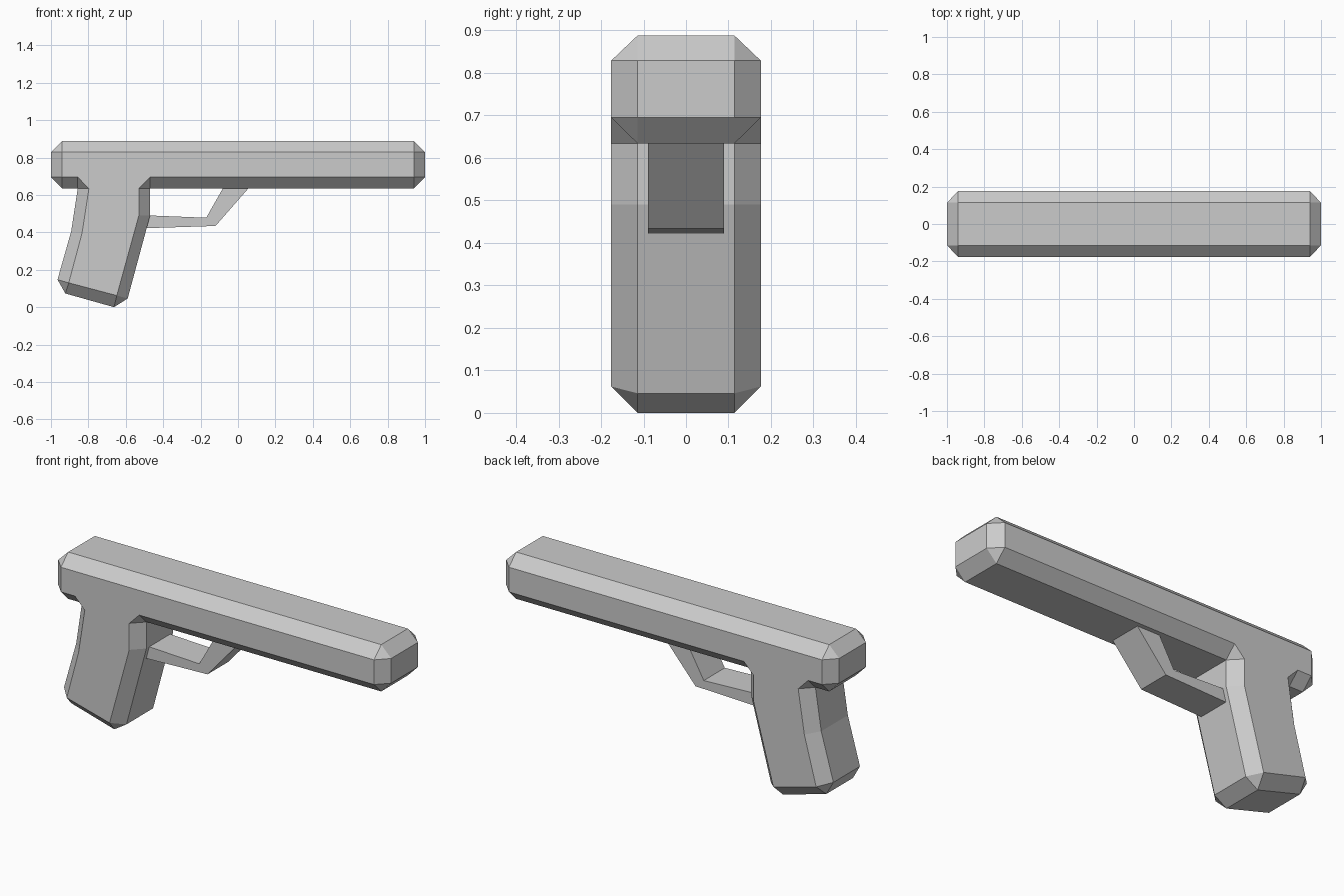
import bpy, bmesh

if "Cube" in bpy.data.objects:
    bpy.data.objects.remove(bpy.data.objects["Cube"])


def loft(name, sections):
    """Skin a list of (y, [(x, z), ...]) outlines and cap both ends."""
    bm = bmesh.new()
    rings = [[bm.verts.new((x, y, z)) for x, z in pts] for y, pts in sections]
    n = len(rings[0])
    for a, b in zip(rings, rings[1:]):
        for i in range(n):
            j = (i + 1) % n
            bm.faces.new((a[i], a[j], b[j], b[i]))
    bm.faces.new(rings[0])
    bm.faces.new(rings[-1])
    # repeated outline points collapse into the triangular bevel corners
    bmesh.ops.remove_doubles(bm, verts=bm.verts[:], dist=1e-4)
    bmesh.ops.recalc_face_normals(bm, faces=bm.faces[:])
    mesh = bpy.data.meshes.new(name)
    bm.to_mesh(mesh)
    bm.free()
    obj = bpy.data.objects.new(name, mesh)
    bpy.context.collection.objects.link(obj)
    return obj


# Slide and grip: (silhouette point, matching point on the flat side face)
pairs = [
    ((1, .695), (.94, .695)),
    ((1, .829), (.94, .829)),
    ((.94, .888), (.94, .829)),
    ((-.94, .888), (-.94, .829)),
    ((-1, .829), (-.94, .829)),
    ((-1, .695), (-.94, .695)),
    ((-.94, .634), (-.94, .695)),
    # grip back
    ((-.857, .634), (-.857, .695)),
    ((-.857, .634), (-.797, .634)),
    ((-.892, .405), (-.834, .395)),
    ((-.965, .147), (-.905, .13)),
    # grip base
    ((-.923, .073), (-.905, .13)),
    ((-.663, 0), (-.648, .062)),
    ((-.59, .046), (-.648, .062)),
    # grip front
    ((-.47, .49), (-.53, .49)),
    ((-.47, .634), (-.53, .634)),
    ((-.47, .634), (-.47, .695)),
    ((.94, .634), (.94, .695)),
]
outer = [p[0] for p in pairs]
side = [p[1] for p in pairs]
loft("slide_and_grip", [(-.176, side), (-.114, outer), (.114, outer), (.176, side)])

# Trigger guard: bent flat bar running from the grip up to the slide
guard = [(-.495, .422), (-.12, .434), (.06, .64), (-.078, .64), (-.17, .478), (-.495, .491)]
loft("trigger_guard", [(-.09, guard), (.09, guard)])
